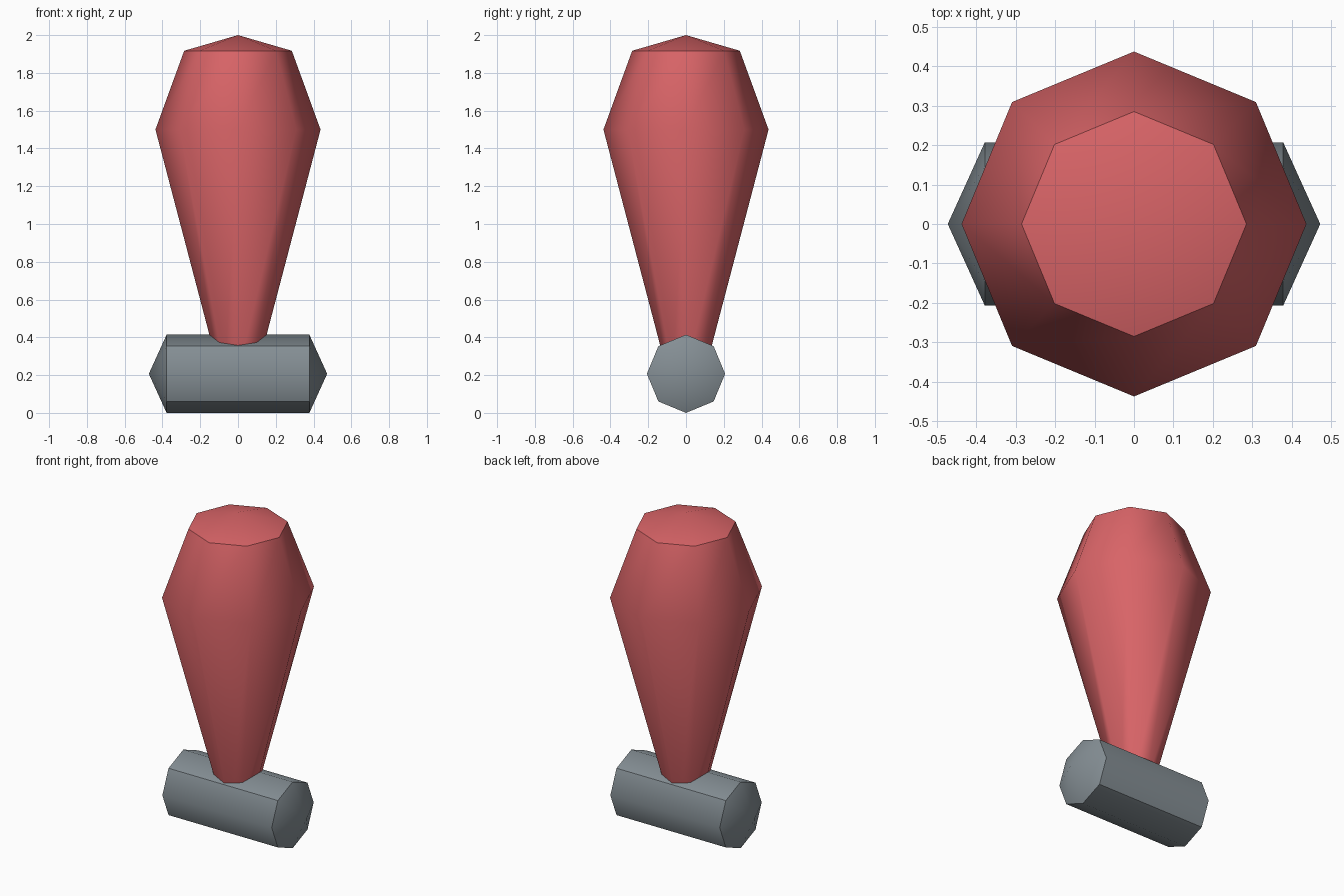
import bpy, bmesh, math
from mathutils import Matrix

if "Cube" in bpy.data.objects:
    bpy.data.objects.remove(bpy.data.objects["Cube"])


def material(name, rgb):
    m = bpy.data.materials.new(name)
    m.diffuse_color = (*rgb, 1)
    m.use_nodes = True
    m.node_tree.nodes["Principled BSDF"].inputs["Base Color"].default_value = m.diffuse_color
    return m


def lathe(name, profile, mat, matrix=Matrix(), sides=8):
    """Turn (radius, height) points round z; zero radius makes a tip."""
    bm = bmesh.new()
    rings = []
    for r, z in profile:
        n = sides if r > 0 else 1
        rings.append([bm.verts.new((r * math.cos(2 * math.pi * i / sides),
                                    r * math.sin(2 * math.pi * i / sides), z))
                      for i in range(n)])
    for a, b in zip(rings, rings[1:]):
        for i in range(sides):
            j = (i + 1) % sides
            quad = [a[i % len(a)], a[j % len(a)], b[j % len(b)], b[i % len(b)]]
            bm.faces.new(list(dict.fromkeys(quad)))
    bm.transform(matrix)
    bmesh.ops.recalc_face_normals(bm, faces=bm.faces)
    me = bpy.data.meshes.new(name)
    bm.to_mesh(me)
    bm.free()
    me.materials.append(mat)
    ob = bpy.data.objects.new(name, me)
    bpy.context.collection.objects.link(ob)
    bpy.ops.object.select_all(action='DESELECT')
    ob.select_set(True)
    bpy.context.view_layer.objects.active = ob
    bpy.ops.object.shade_smooth_by_angle(angle=math.radians(45.5))
    return ob


red = material("soft red", (0.69, 0.127, 0.136))
grey = material("slate grey", (0.235, 0.275, 0.30))

# Tapered grip with a shallow pointed top, its foot sunk into the crossbar
lathe("grip", [(0, 0.21), (0.098, 0.21), (0.437, 1.5), (0.285, 1.917), (0, 2.0)], red)

# Crossbar along x with shallow pointed ends
R = 0.207
bar = lathe("crossbar", [(0, -0.472), (R, -0.378), (R, 0.378), (0, 0.472)], grey,
            Matrix.Translation((0, 0, R)) @ Matrix.Rotation(math.pi / 2, 4, 'Y'))

# Keep the four diagonal long edges of the crossbar crisp
for e in bar.data.edges:
    a, b = (bar.data.vertices[i].co for i in e.vertices)
    if abs(a.x - b.x) > 0.5 and abs(abs(a.y) - abs(a.z - R)) < 0.01:
        e.use_edge_sharp = True
